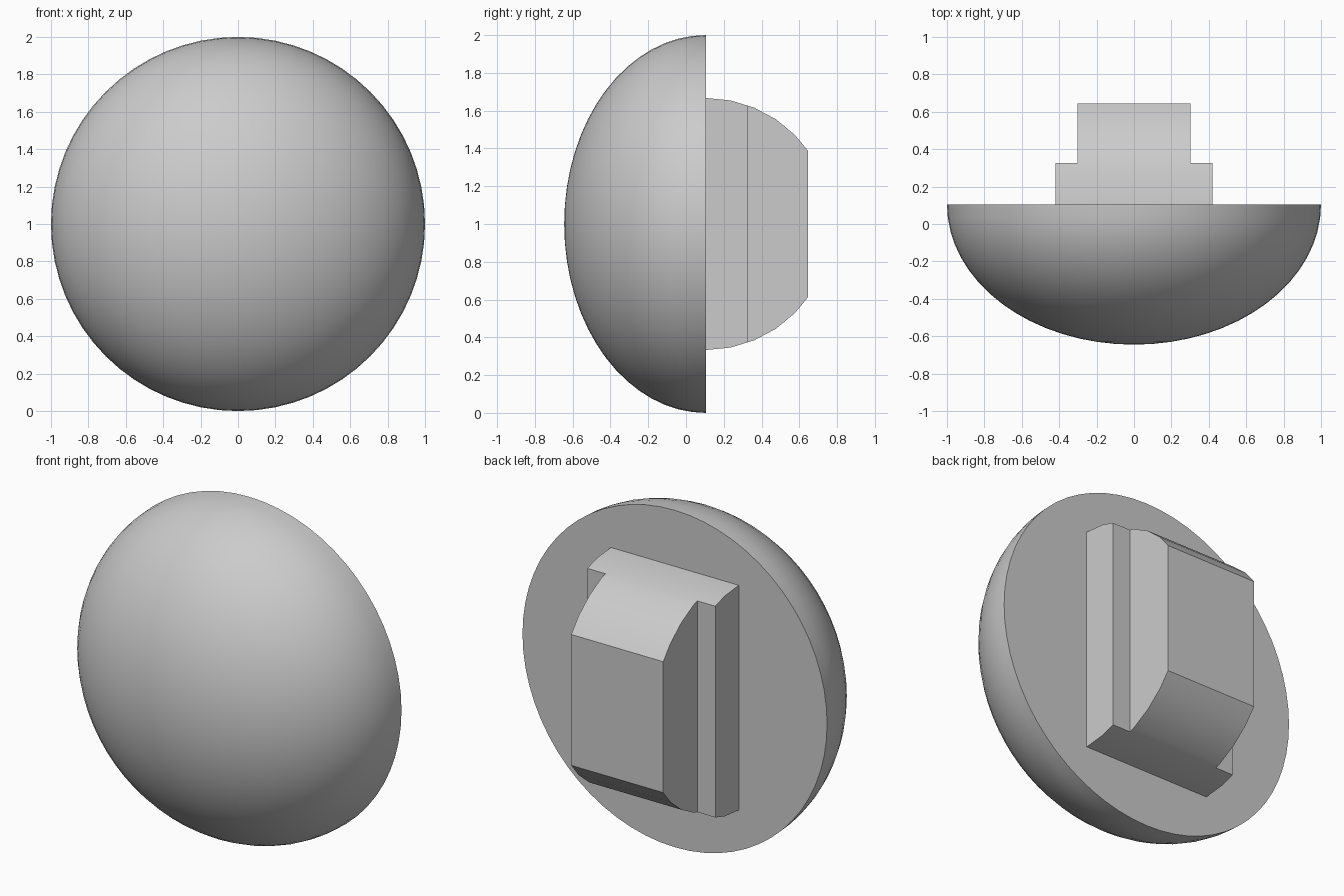
import bpy, bmesh
from math import pi, radians
from mathutils import Matrix

if "Cube" in bpy.data.objects:
    bpy.data.objects.remove(bpy.data.objects["Cube"])

BACK = 0.105    # plane of the flat back
DEPTH = 0.75    # bulge of the dome
TAIL = 0.645    # rear end of the block

grey = bpy.data.materials.new("plain grey")
grey.use_nodes = True
colour = (0.6, 0.6, 0.6, 1)
grey.diffuse_color = colour
grey.node_tree.nodes["Principled BSDF"].inputs["Base Color"].default_value = colour


def make_object(name, bm):
    bmesh.ops.recalc_face_normals(bm, faces=bm.faces)
    mesh = bpy.data.meshes.new(name)
    bm.to_mesh(mesh)
    bm.free()
    mesh.materials.append(grey)
    obj = bpy.data.objects.new(name, mesh)
    bpy.context.collection.objects.link(obj)
    return obj


def activate(obj):
    bpy.ops.object.select_all(action='DESELECT')
    obj.select_set(True)
    bpy.context.view_layer.objects.active = obj


# Dome: flattened half sphere with its pole at the front and a flat back
bm = bmesh.new()
bmesh.ops.create_uvsphere(bm, u_segments=64, v_segments=32, radius=1,
                          matrix=Matrix.Rotation(pi / 2, 4, 'X'))
bmesh.ops.delete(bm, geom=[v for v in bm.verts if v.co.y > 0.001], context='VERTS')
bmesh.ops.scale(bm, vec=(1, DEPTH, 1), verts=bm.verts)
bmesh.ops.translate(bm, vec=(0, BACK, 1), verts=bm.verts)
rim = [e for e in bm.edges if e.is_boundary]
bmesh.ops.contextual_create(bm, geom=rim)
dome = make_object("dome", bm)

# Block: stepped plan extruded upwards
half = [(0.42, BACK), (0.42, 0.325), (0.302, 0.325), (0.302, TAIL)]
plan = half + [(-x, y) for x, y in reversed(half)]
bm = bmesh.new()
face = bm.faces.new([bm.verts.new((x, y, 0.1)) for x, y in plan])
top = bmesh.ops.extrude_face_region(bm, geom=[face])["geom"]
bmesh.ops.translate(bm, vec=(0, 0, 1.8),
                    verts=[v for v in top if isinstance(v, bmesh.types.BMVert)])
block = make_object("rear_block", bm)

# Rounded top and bottom of the block: keep only what lies in a sideways cylinder
bm = bmesh.new()
bmesh.ops.create_cone(bm, cap_ends=True, segments=32, radius1=0.667, radius2=0.667, depth=1.2,
                      matrix=Matrix.Translation((0, BACK, 1)) @ Matrix.Rotation(pi / 2, 4, 'Y'))
cutter = make_object("rounding_cutter", bm)
cutter.hide_render = True
activate(block)
rounding = block.modifiers.new("rounding", 'BOOLEAN')
rounding.operation = 'INTERSECT'
rounding.solver = 'EXACT'
rounding.object = cutter
bpy.ops.object.modifier_apply(modifier=rounding.name)
bpy.data.objects.remove(cutter)

# Smooth shading with sharp edges kept
for obj in (dome, block):
    activate(obj)
    bpy.ops.object.shade_smooth_by_angle(angle=radians(30))
